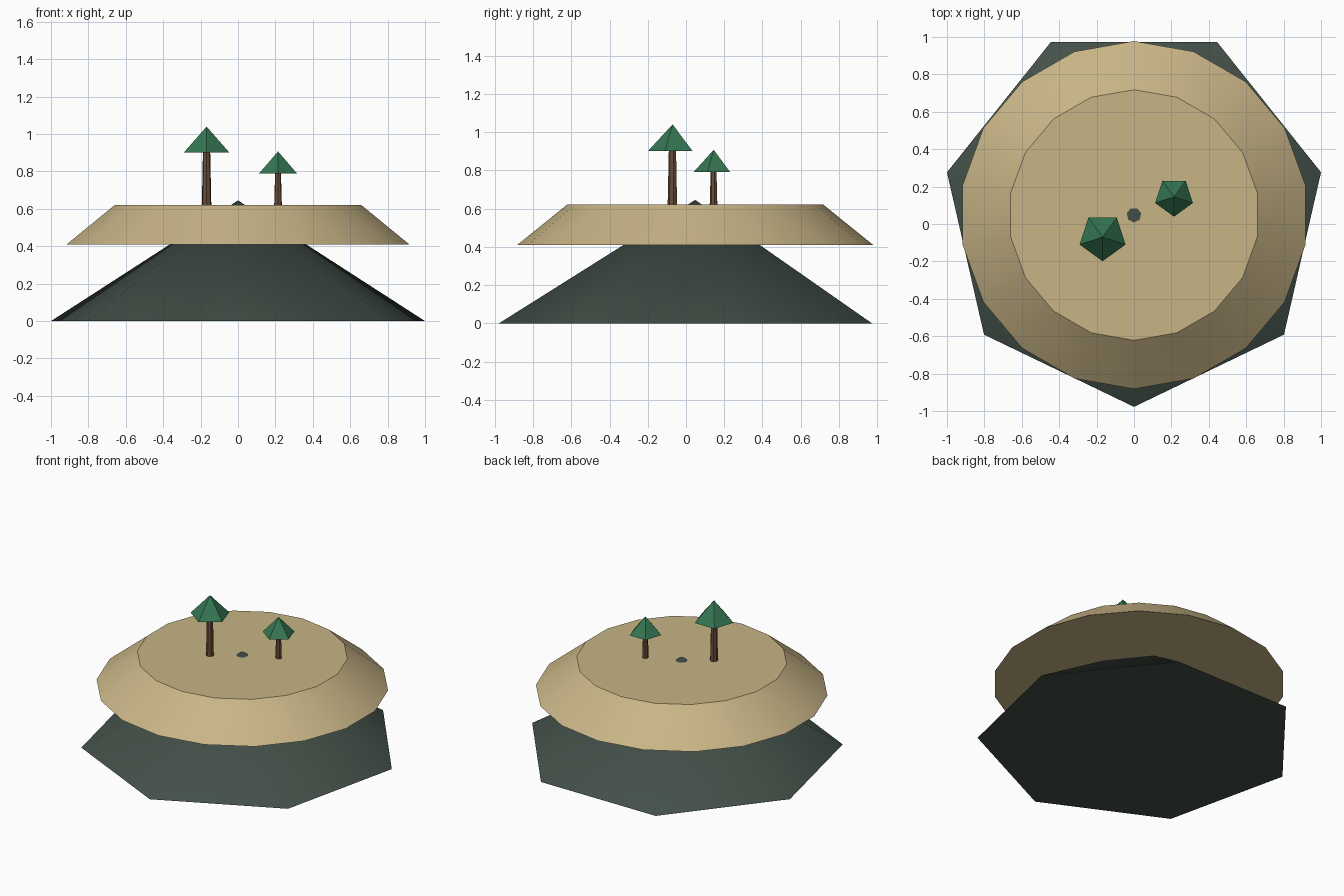
import bpy
from math import radians, pi

if "Cube" in bpy.data.objects:
    bpy.data.objects.remove(bpy.data.objects["Cube"])


def material(name, rgb):
    m = bpy.data.materials.new(name)
    m.diffuse_color = (*rgb, 1)
    m.use_nodes = True
    m.node_tree.nodes["Principled BSDF"].inputs["Base Color"].default_value = m.diffuse_color
    return m


rock_mat = material("rock", (0.055, 0.08, 0.065))
sand_mat = material("sand", (0.58, 0.46, 0.24))
bark_mat = material("bark", (0.14, 0.075, 0.042))
leaf_mat = material("leaf", (0.035, 0.18, 0.085))


def cone(name, sides, r1, r2, z1, z2, x, y, mat, turn=0.0, smooth=False):
    """Cone or frustum between two heights; the first corner faces +y before turning."""
    bpy.ops.mesh.primitive_cone_add(
        vertices=sides, radius1=r1, radius2=r2, depth=z2 - z1,
        location=(x, y, (z1 + z2) / 2), rotation=(0, 0, turn))
    ob = bpy.context.object
    ob.name = name
    ob.data.materials.append(mat)
    if smooth:
        bpy.ops.object.shade_smooth_by_angle(angle=radians(30))
    return ob


CY = 0.048

# Seven-sided rock whose tip pokes through the sand
cone("rock_base", 7, 1.0257, 0, 0, 0.645, 0, CY, rock_mat, pi, True)

# Sand plateau
cone("sand_plateau", 18, 0.93, 0.67, 0.41, 0.62, 0, CY, sand_mat, 0, True)


# Trees: tapered trunk and five-sided crown
def tree(name, x, y, crown_r, crown_z, top_z, trunk_r):
    cone(name + "_trunk", 7, trunk_r, trunk_r * 0.77, 0.62, crown_z, x, y,
         bark_mat, pi, True)
    cone(name + "_crown", 5, crown_r, 0, crown_z, top_z, x, y, leaf_mat, pi)


tree("large_tree", -0.168, -0.07, 0.129, 0.90, 1.04, 0.026)
tree("small_tree", 0.214, 0.145, 0.106, 0.79, 0.907, 0.021)
